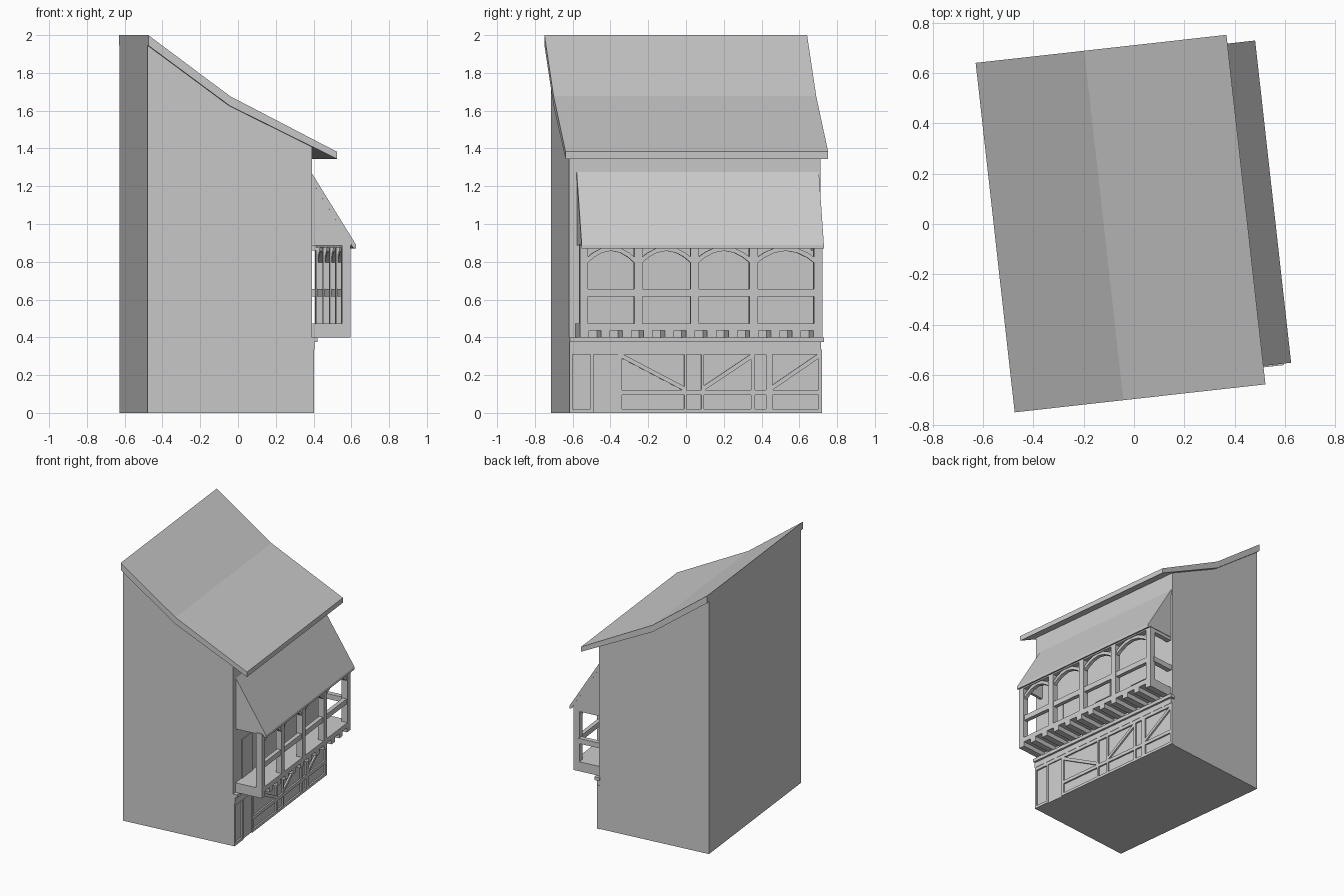
import bpy, bmesh, math

if "Cube" in bpy.data.objects:
    bpy.data.objects.remove(bpy.data.objects["Cube"])

ANGLE = math.radians(6.37)   # whole house is turned slightly about z


def prism(name, profile, depth):
    """Extrude a closed 3D polygon along a vector."""
    bm = bmesh.new()
    face = bm.faces.new([bm.verts.new(p) for p in profile])
    ext = bmesh.ops.extrude_face_region(bm, geom=[face])
    verts = [g for g in ext["geom"] if isinstance(g, bmesh.types.BMVert)]
    bmesh.ops.translate(bm, verts=verts, vec=depth)
    bmesh.ops.recalc_face_normals(bm, faces=bm.faces)
    me = bpy.data.meshes.new(name)
    bm.to_mesh(me)
    bm.free()
    ob = bpy.data.objects.new(name, me)
    ob.rotation_euler.z = ANGLE
    bpy.context.collection.objects.link(ob)
    return ob


def side(name, pts, y0, y1):
    """Profile in x-z, extruded along the length of the house."""
    return prism(name, [(x, y0, z) for x, z in pts], (0, y1 - y0, 0))


def front(name, pts, x0, x1):
    """Profile in y-z on the street facade, extruded outward."""
    return prism(name, [(x0, y, z) for y, z in pts], (x1 - x0, 0, 0))


def box(name, x0, x1, y0, y1, z0, z1):
    return side(name, [(x0, z0), (x1, z0), (x1, z1), (x0, z1)], y0, y1)


def strut(name, a, b, w, x0, x1):
    """Diagonal timber on the facade from a to b (y, z)."""
    d = math.hypot(b[0] - a[0], b[1] - a[1])
    n = (-(b[1] - a[1]) / d * w / 2, (b[0] - a[0]) / d * w / 2)
    front(name, [(a[0] + n[0], a[1] + n[1]), (b[0] + n[0], b[1] + n[1]),
                 (b[0] - n[0], b[1] - n[1]), (a[0] - n[0], a[1] - n[1])], x0, x1)


BACK, WALL = -0.555, 0.32
Y0, Y1 = -0.658, 0.682

# main body and bent roof
side("house_body", [(BACK, 0), (WALL, 0), (WALL, 1.41), (-0.12, 1.63), (BACK, 1.95)], Y0, Y1)
side("main_roof", [(BACK, 1.945), (-0.12, 1.625), (0.449, 1.345), (0.449, 1.383),
                   (-0.12, 1.677), (BACK, 2.0)], -0.692, 0.707)

# ground floor timber frame: (y0, y1, z0, z1)
F = WALL + 0.012
timbers = [
    (Y0, -0.643, 0, 0.335), (-0.545, -0.53, 0, 0.335), (-0.398, -0.378, 0, 0.335),
    (-0.046, -0.034, 0, 0.335), (-0.034, 0.052, 0.31, 0.335), (0.045, 0.06, 0, 0.335),
    (0.31, 0.33, 0, 0.335), (0.39, 0.425, 0, 0.335), (0.67, Y1 + 0.006, 0, 0.335),
    (Y0, -0.53, 0, 0.02), (-0.398, Y1, 0, 0.02), (Y0, Y1, 0.31, 0.335),
    (-0.398, -0.034, 0.095, 0.12), (0.045, 0.33, 0.095, 0.12), (0.39, Y1, 0.095, 0.12),
    (-0.034, 0.045, 0.095, 0.12), (0.33, 0.39, 0.095, 0.12)]
for y0, y1, z0, z1 in timbers:
    box("wall_timber", WALL - 0.01, F, y0, y1, z0, z1)
for a, b in (((-0.385, 0.305), (-0.04, 0.125)), ((0.05, 0.125), (0.32, 0.305)),
             ((0.41, 0.125), (0.675, 0.305))):
    strut("wall_brace", a, b, 0.022, WALL - 0.01, F)
box("ground_door", WALL - 0.01, WALL + 0.004, -0.53, -0.398, 0, 0.31)

# ledger beams under the balcony
box("lower_ledger", WALL - 0.01, WALL + 0.014, Y0, Y1, 0.335, 0.375)
box("upper_ledger", WALL - 0.01, WALL + 0.03, Y0, Y1 + 0.014, 0.375, 0.4)

# balcony floor and joists
OUT = 0.53
PY = (-0.602, -0.312, -0.012, 0.302, 0.645)
HW = 0.022
box("balcony_floor", WALL - 0.01, OUT, -0.624, 0.667, 0.435, 0.473)
for i in range(12):
    y = -0.6 + i * 1.243 / 11
    box("floor_joist", WALL - 0.01, OUT, y - 0.024, y + 0.024, 0.4, 0.435)

# balcony posts, rail and plate
for y in PY:
    box("balcony_post", 0.485, OUT, y - HW, y + HW, 0.44, 0.89)
box("front_rail", 0.493, OUT - 0.006, PY[0], PY[-1], 0.615, 0.655)
box("end_rail", WALL - 0.01, 0.5, 0.635, 0.672, 0.615, 0.655)
box("end_plate", WALL - 0.01, 0.5, 0.63, 0.667, 0.86, 0.89)
box("front_plate", 0.485, OUT, PY[0] - HW, PY[-1] + HW, 0.875, 0.895)

# curved braces forming a shallow arch in each bay
for a, b in zip(PY, PY[1:]):
    a, b = a + HW - 0.003, b - HW + 0.003
    m, r = (a + b) / 2, (b - a) / 2
    ts = [-1, -0.75, -0.4, 0, 0.4, 0.75, 1]
    low = [(m + r * t, 0.858 - 0.065 * t * t) for t in ts]
    top = [(m + r * t, 0.882 - 0.058 * t * t) for t in reversed(ts)]
    front("arch_brace", low + top, 0.495, 0.523)

# balcony roof with closed gable ends
side("balcony_roof", [(WALL - 0.01, 1.292), (0.56, 0.89), (0.56, 0.87), (0.545, 0.873),
                      (WALL - 0.01, 1.25)], -0.618, 0.672)
for y in (-0.617, 0.651):
    side("gable_panel", [(WALL - 0.01, 0.885), (0.54, 0.885), (WALL - 0.01, 1.26)], y, y + 0.02)

# upper door and windows behind the balcony
for n, y0, y1, z0, z1 in (("balcony_door", -0.535, -0.388, 0.47, 0.77),
                          ("upper_window", -0.07, 0.075, 0.64, 0.77),
                          ("upper_window", 0.28, 0.447, 0.64, 0.77)):
    box(n, WALL - 0.01, WALL + 0.006, y0, y1, z0, z1)
